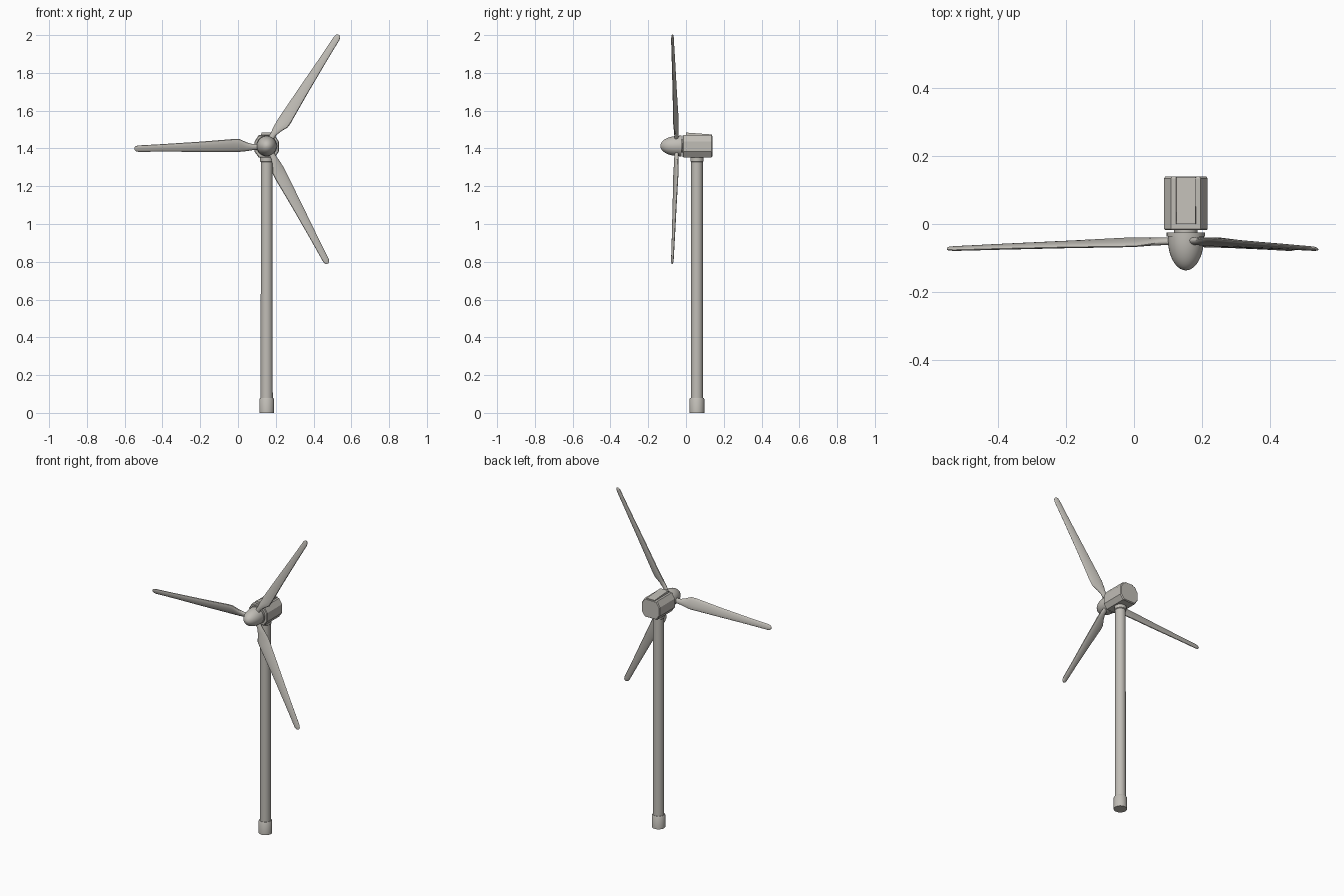
import bpy, bmesh, math
from mathutils import Matrix, Vector

if "Cube" in bpy.data.objects:
    bpy.data.objects.remove(bpy.data.objects["Cube"])

grey = bpy.data.materials.new("warm_grey")
grey.diffuse_color = (0.53, 0.51, 0.47, 1)
grey.use_nodes = True
grey.node_tree.nodes["Principled BSDF"].inputs["Base Color"].default_value = grey.diffuse_color

CX, HUB_Z, TOWER_Y = 0.152, 1.413, 0.058


def finish(name, bm, smooth=True):
    bmesh.ops.recalc_face_normals(bm, faces=bm.faces[:])
    me = bpy.data.meshes.new(name)
    bm.to_mesh(me)
    bm.free()
    me.materials.append(grey)
    ob = bpy.data.objects.new(name, me)
    bpy.context.collection.objects.link(ob)
    if smooth:
        bpy.ops.object.select_all(action='DESELECT')
        ob.select_set(True)
        bpy.context.view_layer.objects.active = ob
        bpy.ops.object.shade_smooth_by_angle(angle=math.radians(35))
    return ob


def loft(bm, rings):
    """Skin a list of closed point rings and cap both ends."""
    vs = [[bm.verts.new(p) for p in ring] for ring in rings]
    n = len(vs[0])
    for a, b in zip(vs, vs[1:]):
        for i in range(n):
            bm.faces.new((a[i], a[(i + 1) % n], b[(i + 1) % n], b[i]))
    bm.faces.new(vs[0])
    bm.faces.new(vs[-1])


def lathe(name, profile, matrix, seg=32):
    """Turn (radius, height) pairs around local z."""
    bm = bmesh.new()
    ang = [2 * math.pi * i / seg for i in range(seg)]
    loft(bm, [[matrix @ Vector((r * math.cos(a), r * math.sin(a), h)) for a in ang]
              for r, h in profile])
    return finish(name, bm)


# Tower with foot and top collar
upright = Matrix.Translation((CX, TOWER_Y, 0))
lathe("tower_foot", [(0.039, 0), (0.039, 0.074), (0.035, 0.08)], upright)
lathe("tower", [(0.032, 0.07), (0.031, 1.34)], upright)
lathe("tower_collar", [(0.031, 1.328), (0.035, 1.332), (0.035, 1.356)], upright)

# Nacelle: octagonal body along y with a slightly chamfered back
half = [(0.043, 0.057), (0.064, 0.024), (0.064, -0.030), (0.043, -0.060)]
octagon = half + [(-x, z) for x, z in reversed(half)]
bm = bmesh.new()
loft(bm, [[Vector((CX + x * s, y, HUB_Z + z * s)) for x, z in octagon]
          for y, s in ((-0.018, 0.95), (-0.014, 1), (0.134, 1), (0.14, 0.93))])
finish("nacelle", bm, smooth=False)

# Raised roof plate, falling toward the back
bm = bmesh.new()
loft(bm, [[Vector((CX + x, y, z)) for x, z in
           ((-0.03, 1.465), (0.03, 1.465), (0.028, top), (-0.028, top))]
          for y, top in ((0.0, 1.484), (0.138, 1.474))])
finish("roof_plate", bm, smooth=False)

# Hub: shaft, flange and rounded nose, turned along -y
forward = Matrix.Translation((CX, 0, HUB_Z)) @ Matrix.Rotation(math.pi / 2, 4, 'X')
lathe("rotor_shaft", [(0.034, 0.01), (0.034, 0.03)], forward)
lathe("hub_flange", [(0.056, 0.025), (0.056, 0.036)], forward)
nose = [(0.053, 0.034)]
for i in range(11):
    t = math.radians(88 * i / 10)
    nose.append((0.053 * math.cos(t), 0.042 + 0.094 * math.sin(t)))
lathe("hub_nose", nose, forward)

# Blades: radius, chord centre, half chord, y centre, half thickness, twist slope
STATIONS = [
    (0.030, -0.004, 0.014, -0.050, 0.011, 0.10),
    (0.075, -0.006, 0.016, -0.051, 0.011, 0.18),
    (0.105, -0.004, 0.023, -0.052, 0.010, 0.28),
    (0.145, 0.003, 0.034, -0.053, 0.009, 0.33),
    (0.175, 0.003, 0.034, -0.054, 0.009, 0.33),
    (0.350, -0.004, 0.027, -0.060, 0.008, 0.28),
    (0.550, -0.010, 0.020, -0.067, 0.007, 0.25),
    (0.680, -0.014, 0.017, -0.072, 0.006, 0.22),
    (0.694, -0.014, 0.013, -0.072, 0.005, 0.22),
    (0.701, -0.014, 0.006, -0.073, 0.003, 0.22),
]
for name, deg in (("blade_left", 180), ("blade_upper", 55.8), ("blade_lower", 296.2)):
    a = math.radians(deg)
    out = Vector((math.cos(a), 0, math.sin(a)))
    side = Vector((math.sin(a), 0, -math.cos(a)))
    rings = []
    for r, c, hc, y, ht, slope in STATIONS:
        ring = []
        for i in range(14):
            t = 2 * math.pi * i / 14
            w = hc * math.cos(t)
            dy = ht * math.sin(t) - slope * w
            ring.append(Vector((CX, y + dy, HUB_Z)) + out * r + side * (c + w))
        rings.append(ring)
    bm = bmesh.new()
    loft(bm, rings)
    finish(name, bm)
